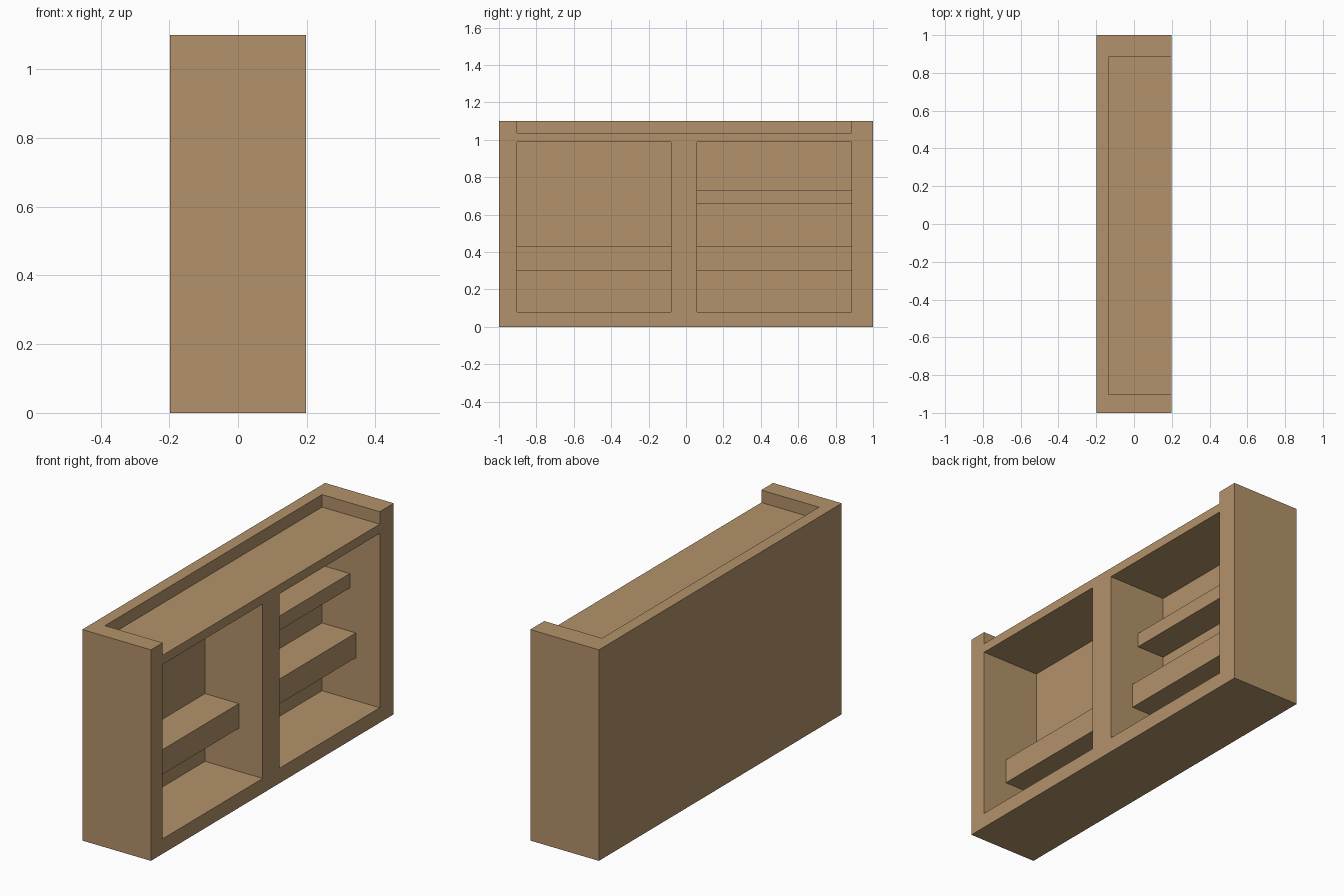
import bpy

if "Cube" in bpy.data.objects:
    bpy.data.objects.remove(bpy.data.objects["Cube"])

wood = bpy.data.materials.new("warm brown wood")
wood.diffuse_color = (0.45, 0.29, 0.145, 1)
wood.use_nodes = True
wood.node_tree.nodes["Principled BSDF"].inputs["Base Color"].default_value = wood.diffuse_color


def box(name, x, y, z):
    """Axis-aligned box from (min, max) ranges."""
    bpy.ops.mesh.primitive_cube_add(size=1)
    ob = bpy.context.object
    ob.name = ob.data.name = name
    for v in ob.data.vertices:
        v.co = [r[0] if c < 0 else r[1] for c, r in zip(v.co, (x, y, z))]
    ob.data.materials.append(wood)
    return ob


FRONT, BACK = 0.198, -0.135        # open face and inner back panel
LEFT_BAY, RIGHT_BAY = (-0.903, -0.079), (0.06, 0.885)

# Solid carcass
carcass = box("bookcase_carcass", (-0.198, FRONT), (-1, 1), (0, 1.1))

# Openings: two bays and the recessed top tray
cuts = [
    box("left_bay_cutter", (BACK, FRONT + 0.1), LEFT_BAY, (0.078, 0.987)),
    box("right_bay_cutter", (BACK, FRONT + 0.1), RIGHT_BAY, (0.078, 0.987)),
    box("top_tray_cutter", (BACK, FRONT + 0.1), (LEFT_BAY[0], RIGHT_BAY[1]), (1.035, 1.2)),
]
bpy.context.view_layer.objects.active = carcass
for cut in cuts:
    cut.hide_render = True
    mod = carcass.modifiers.new(cut.name, "BOOLEAN")
    mod.operation = "DIFFERENCE"
    mod.solver = "EXACT"
    mod.object = cut
    bpy.ops.object.modifier_apply(modifier=mod.name)
for cut in cuts:
    bpy.data.objects.remove(cut)

# Shelves: thick lower ones in both bays, a thinner shallower one upper right
for name, front, bay, z in (
    ("left_shelf", 0.06, LEFT_BAY, (0.302, 0.431)),
    ("right_lower_shelf", 0.06, RIGHT_BAY, (0.302, 0.431)),
    ("right_upper_shelf", 0.025, RIGHT_BAY, (0.656, 0.731)),
):
    box(name, (BACK, front), bay, z)
